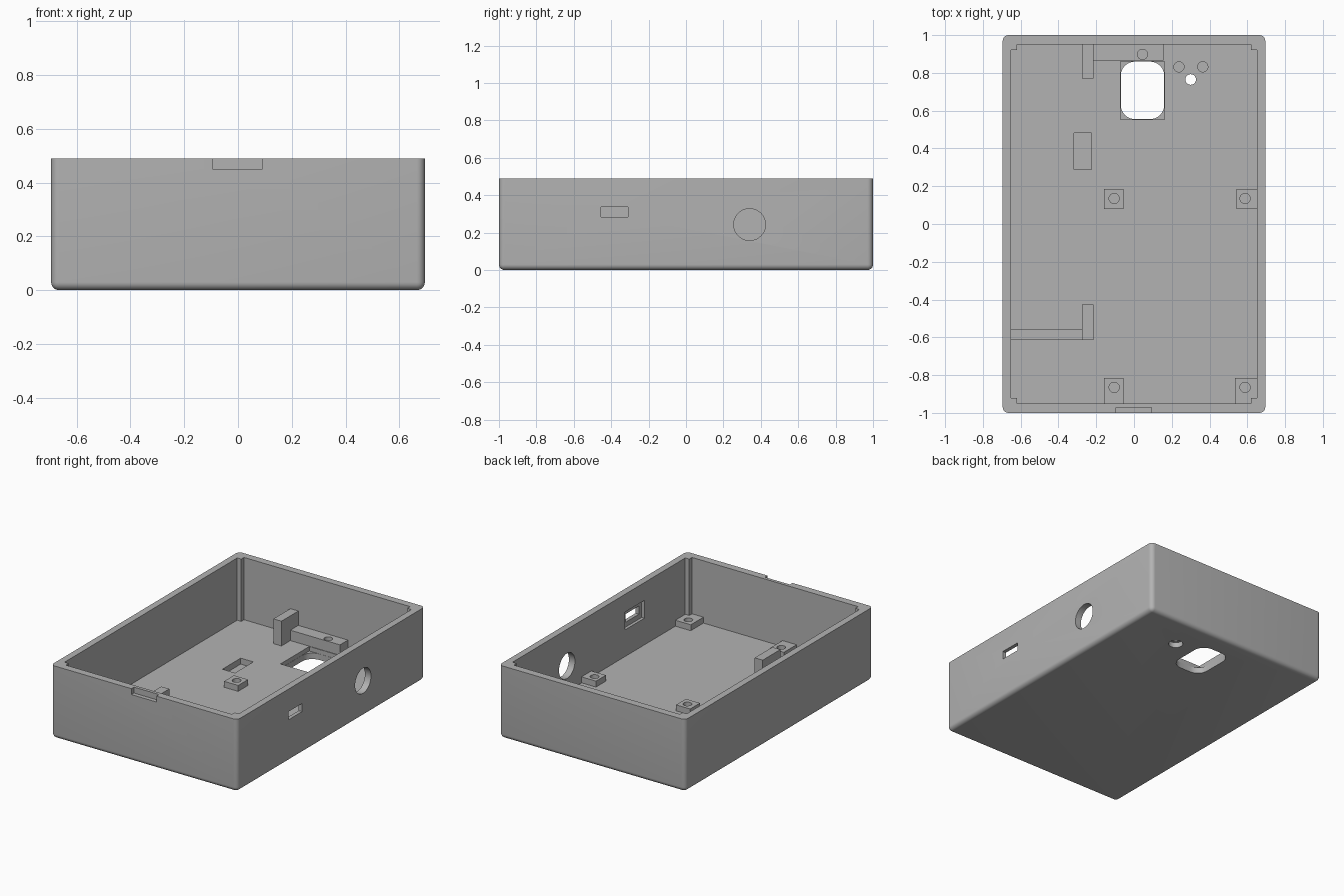
import bpy, bmesh, math
from mathutils import Matrix, Vector

old = bpy.data.objects.get("Cube")
if old:
    bpy.data.objects.remove(old, do_unlink=True)

grey = bpy.data.materials.new("mid grey")
grey.use_nodes = True
colour = (0.45, 0.45, 0.45, 1)
grey.diffuse_color = colour
grey.node_tree.nodes["Principled BSDF"].inputs["Base Color"].default_value = colour

W, D, H = 0.695, 1.0, 0.49     # half width, half depth, height
IN_X, IN_Y = 0.65, 0.95        # inside half sizes
FLOOR, PILLAR = 0.07, 0.03
TOP = H + 0.1                  # open cutters end above the rim


def finish(name, bm):
    mesh = bpy.data.meshes.new(name)
    bm.to_mesh(mesh)
    bm.free()
    mesh.materials.append(grey)
    obj = bpy.data.objects.new(name, mesh)
    bpy.context.collection.objects.link(obj)
    return obj


def box(name, x, y, z, radius=0, choose=None):
    """Box between ranges, with chosen edges rounded."""
    bm = bmesh.new()
    bmesh.ops.create_cube(bm, size=1)
    for v in bm.verts:
        v.co = Vector([r[0] if c < 0 else r[1] for r, c in zip((x, y, z), v.co)])
    if radius:
        edges = [e for e in bm.edges if choose(*(v.co for v in e.verts))]
        bmesh.ops.bevel(bm, geom=edges, offset=radius, segments=6,
                        profile=0.5, affect='EDGES')
    return finish(name, bm)


def rod(name, centre, radius, length, along_x=False):
    bm = bmesh.new()
    turn = Matrix.Rotation(math.pi / 2, 4, 'Y') if along_x else Matrix()
    bmesh.ops.create_cone(bm, cap_ends=True, segments=40, radius1=radius,
                          radius2=radius, depth=length,
                          matrix=Matrix.Translation(centre) @ turn)
    return finish(name, bm)


def cut(target, cutter):
    mod = target.modifiers.new("cut", 'BOOLEAN')
    mod.operation, mod.solver, mod.object = 'DIFFERENCE', 'EXACT', cutter
    cutter.hide_render = True
    bpy.context.view_layer.objects.active = target
    bpy.ops.object.modifier_apply(modifier=mod.name)
    bpy.data.objects.remove(cutter, do_unlink=True)


def smooth(obj):
    bpy.ops.object.select_all(action='DESELECT')
    obj.select_set(True)
    bpy.context.view_layer.objects.active = obj
    bpy.ops.object.shade_smooth_by_angle(angle=math.radians(30))


def upright(a, b):
    return abs(a.z - b.z) > 0.01


# Shell, rounded everywhere but at the rim
shell = box("case_shell", (-W, W), (-D, D), (0, H), 0.03,
            lambda a, b: min(a.z, b.z) < 0.01)

# Two crossing cavities leave a square pillar in each corner
cut(shell, box("cavity", (-IN_X, IN_X), (PILLAR - IN_Y, IN_Y - PILLAR), (FLOOR, TOP)))
cut(shell, box("cavity", (PILLAR - IN_X, IN_X - PILLAR), (-IN_Y, IN_Y), (FLOOR, TOP)))

# Latch notch in the front rim
cut(shell, box("notch", (-0.095, 0.092), (-D - 0.1, -0.972), (0.45, TOP)))

# Side wall: round port, slot and its recess inside
cut(shell, rod("port", (W, 0.34, 0.243), 0.085, 0.3, True))
cut(shell, box("slot", (0.6, 0.8), (-0.455, -0.31), (0.283, 0.338)))
cut(shell, box("slot_recess", (0.6, 0.67), (-0.485, -0.28), (0.25, 0.37)))

# Floor: window with a square upper step, pocket and small holes
cut(shell, box("window", (-0.07, 0.16), (0.555, 0.86), (-0.1, 0.2), 0.075, upright))
cut(shell, box("window_step", (-0.071, 0.161), (0.554, 0.861), (0.04, 0.2)))
cut(shell, box("pocket", (-0.318, -0.224), (0.288, 0.483), (0.03, 0.2)))
cut(shell, rod("small_hole", (0.3, 0.765, 0.05), 0.028, 0.3))
cut(shell, rod("countersink", (0.3, 0.765, 0), 0.045, 0.07))
for x in (0.238, 0.364):
    cut(shell, rod("blind_hole", (x, 0.832, 0.09), 0.027, 0.1))
smooth(shell)

# Screw bosses, the outer ones touching the walls
SINK = FLOOR - 0.01
SKIN = 0.005
bosses = {
    "inner_back_boss": ((-0.16, -0.055), (0.08, 0.185)),
    "outer_back_boss": ((0.542, IN_X + SKIN), (0.08, 0.185)),
    "inner_front_boss": ((-0.16, -0.055), (-IN_Y - SKIN, -0.815)),
    "outer_front_boss": ((0.535, IN_X + SKIN), (-IN_Y - SKIN, -0.815)),
}
for name, (x, y) in bosses.items():
    boss = box(name, x, y, (SINK, 0.11))
    hole = (-0.105 if x[0] < 0 else 0.588, 0.135 if y[0] > 0 else -0.865, 0.15)
    cut(boss, rod("screw_hole", hole, 0.027, 0.15))
    smooth(boss)

# Retaining posts and their bars
box("back_post", (-0.275, -0.215), (0.77, IN_Y + SKIN), (SINK, 0.237))
bar = box("back_bar", (-0.22, 0.155), (0.865, IN_Y + SKIN), (SINK, 0.14))
cut(bar, rod("screw_hole", (0.045, 0.898, 0.15), 0.027, 0.15))
smooth(bar)
box("front_post", (-0.275, -0.215), (-0.613, -0.425), (SINK, 0.237))
box("front_bar", (-IN_X - SKIN, -0.27), (-0.612, -0.555), (SINK, 0.14))
